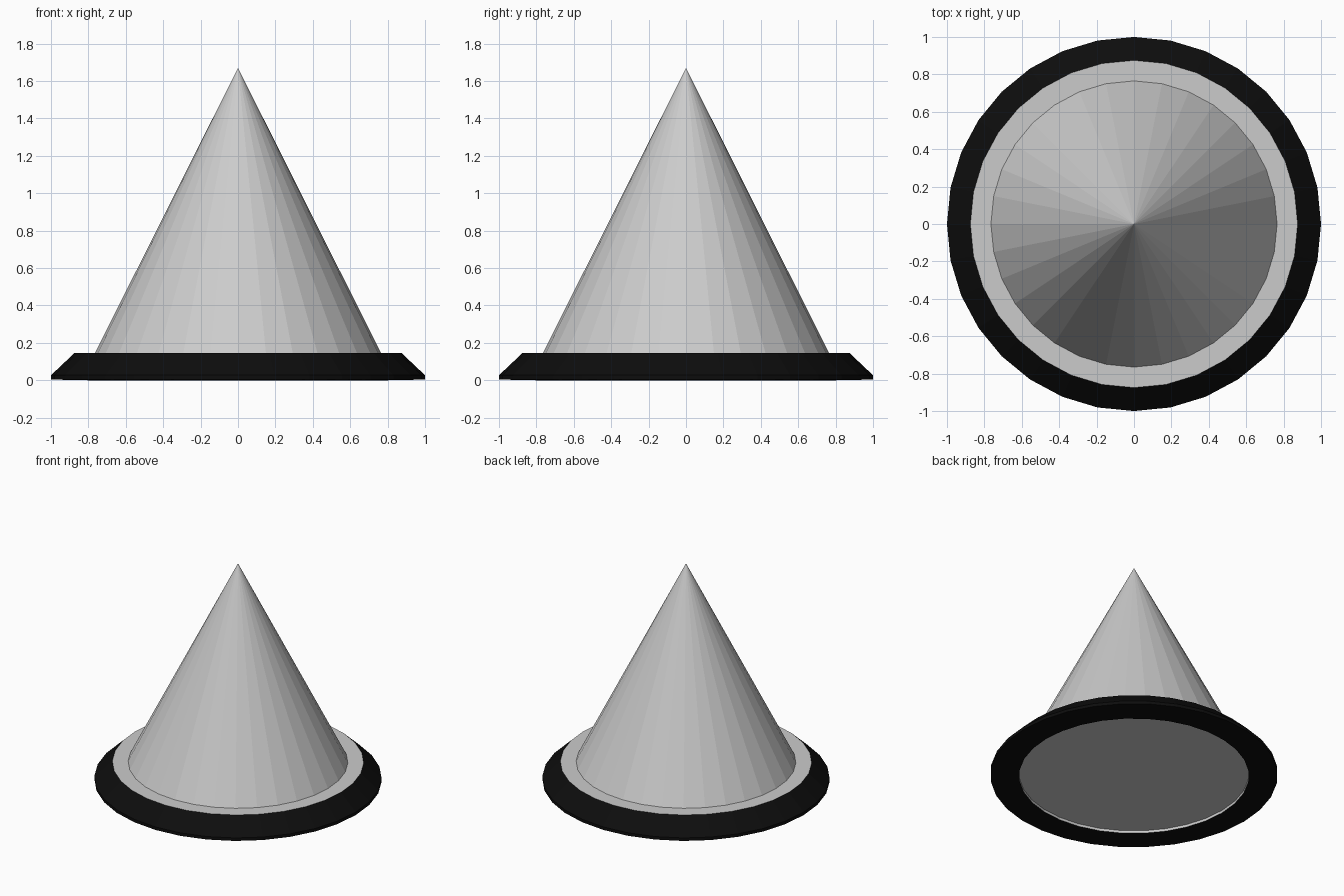
import bpy, bmesh
from math import cos, sin, pi

if "Cube" in bpy.data.objects:
    bpy.data.objects.remove(bpy.data.objects["Cube"])

SIDES = 32


def lathe(name, profile, material=None):
    """Revolve (radius, z) points about z; radius 0 becomes a single pole."""
    bm = bmesh.new()
    rings = []
    for r, z in profile:
        n = SIDES if r > 0 else 1
        rings.append([bm.verts.new((r * cos(2 * pi * i / SIDES),
                                    r * sin(2 * pi * i / SIDES), z))
                      for i in range(n)])
    for a, b in zip(rings, rings[1:]):
        for i in range(SIDES):
            j = (i + 1) % SIDES
            quad = [a[i % len(a)], a[j % len(a)], b[j % len(b)], b[i % len(b)]]
            bm.faces.new(list(dict.fromkeys(quad)))
    mesh = bpy.data.meshes.new(name)
    bm.to_mesh(mesh)
    bm.free()
    obj = bpy.data.objects.new(name, mesh)
    bpy.context.collection.objects.link(obj)
    if material:
        mesh.materials.append(material)
    return obj


black = bpy.data.materials.new("black")
black.diffuse_color = (0.004, 0.004, 0.004, 1)
black.use_nodes = True
black.node_tree.nodes["Principled BSDF"].inputs["Base Color"].default_value = black.diffuse_color

# Black rim: underside, short vertical lip and sloping outer face
lathe("rim", [(0.80, 0), (1.0, 0.004), (1.0, 0.027), (0.875, 0.145)], black)

# Grey body: recessed bottom plate, hole wall
lathe("bottom_plate", [(0, 0.02), (0.80, 0.02), (0.80, 0)])

# Flat grey collar on top of the rim, and the cone rising from it
lathe("collar_and_cone", [(0.875, 0.145), (0.765, 0.145), (0, 1.67)])

# Bottom plate faces down and inward
mesh = bpy.data.objects["bottom_plate"].data
mesh.flip_normals()
bm = bmesh.new()
bm.from_mesh(mesh)
for f in bm.faces:
    c = f.calc_center_median()
    is_wall = abs(f.normal.z) < 0.5
    wrong = f.normal.xy.dot(c.xy) > 0 if is_wall else f.normal.z > 0
    if wrong:
        f.normal_flip()
bm.to_mesh(mesh)
bm.free()
